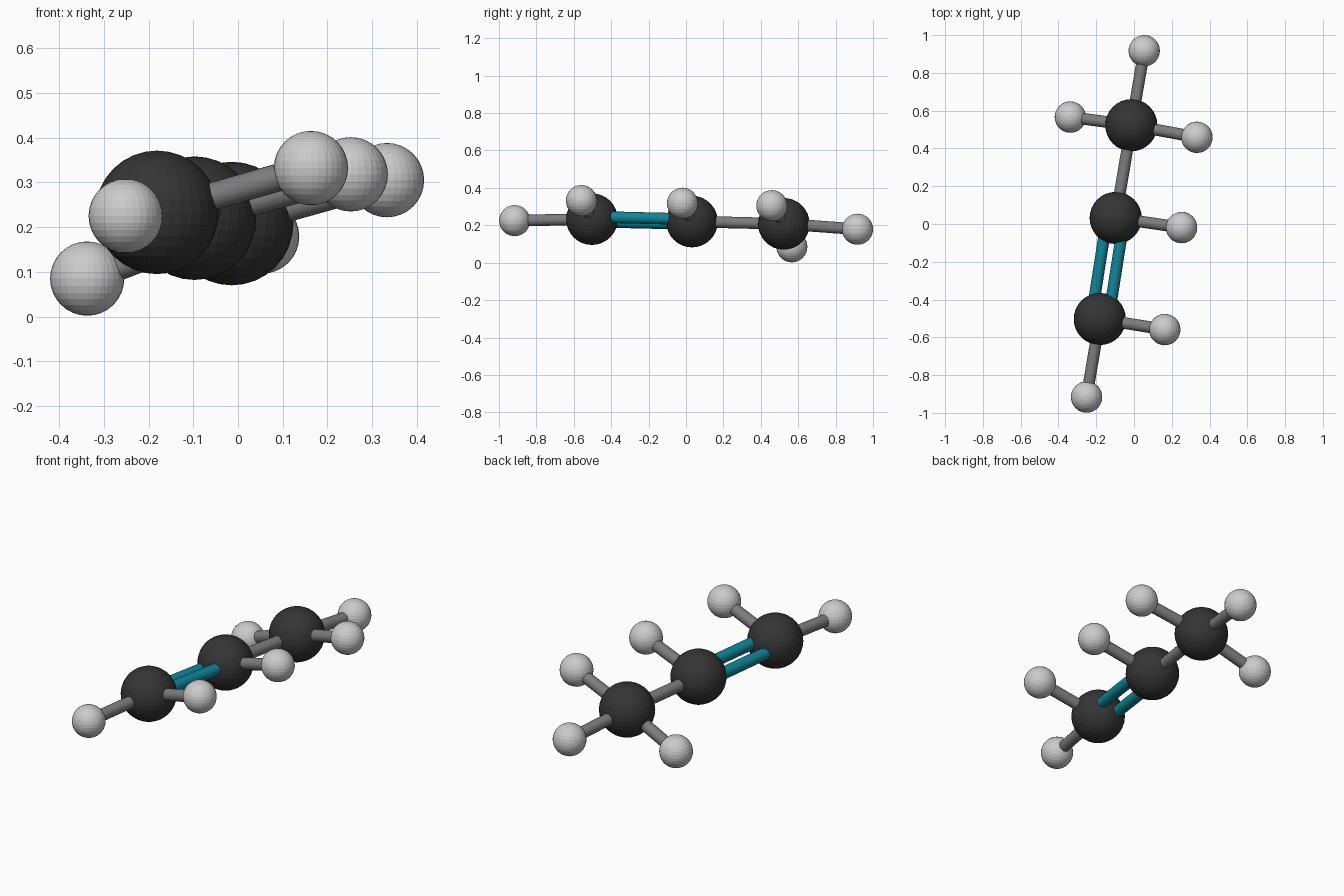
import bpy
from mathutils import Vector

if "Cube" in bpy.data.objects:
    bpy.data.objects.remove(bpy.data.objects["Cube"])


def material(name, color):
    m = bpy.data.materials.new(name)
    m.diffuse_color = color
    m.use_nodes = True
    m.node_tree.nodes["Principled BSDF"].inputs["Base Color"].default_value = m.diffuse_color
    return m


CARBON = material("charcoal", (0.035, 0.035, 0.035, 1))
HYDROGEN = material("light_grey", (0.6, 0.6, 0.6, 1))
STICK = material("mid_grey", (0.2, 0.2, 0.2, 1))
TEAL = material("teal", (0.005, 0.23, 0.31, 1))


def atom(name, pos, radius, mat):
    bpy.ops.mesh.primitive_uv_sphere_add(segments=32, ring_count=16, radius=radius, location=pos)
    ob = bpy.context.object
    ob.name = name
    ob.data.materials.append(mat)


def bond(name, a, b, mat, offset=Vector((0, 0, 0))):
    d = b - a
    bpy.ops.mesh.primitive_cylinder_add(vertices=24, radius=0.031, depth=d.length,
                                        location=(a + b) / 2 + offset)
    ob = bpy.context.object
    ob.name = name
    ob.rotation_euler = d.to_track_quat('Z', 'Y').to_euler()
    ob.data.materials.append(mat)
    bpy.ops.object.shade_smooth_by_angle()


# Carbon chain, front to back
carbons = [Vector(p) for p in ((-0.181, -0.503, 0.233),
                               (-0.097, 0.032, 0.220),
                               (-0.014, 0.523, 0.208))]
# Hydrogens: index of the parent carbon, position
hydrogens = [(0, Vector((-0.251, -0.916, 0.225))),
             (0, Vector((0.163, -0.559, 0.332))),
             (1, Vector((0.252, -0.019, 0.318))),
             (2, Vector((0.333, 0.459, 0.305))),
             (2, Vector((0.054, 0.917, 0.179))),
             (2, Vector((-0.337, 0.566, 0.085)))]

for i, p in enumerate(carbons):
    atom(f"carbon_atom_{i + 1}", p, 0.138, CARBON)

# Hydrogen atoms with their single bonds
for i, (parent, p) in enumerate(hydrogens):
    atom(f"hydrogen_atom_{i + 1}", p, 0.083, HYDROGEN)
    bond(f"hydrogen_bond_{i + 1}", carbons[parent], p, STICK)

# Single carbon bond and the teal double bond, split within the molecule's plane
bond("carbon_single_bond", carbons[1], carbons[2], STICK)
side = (hydrogens[1][1] - carbons[0]).normalized() * 0.047
for name, s in (("left", -1), ("right", 1)):
    bond(f"double_bond_{name}", carbons[0], carbons[1], TEAL, side * s)
